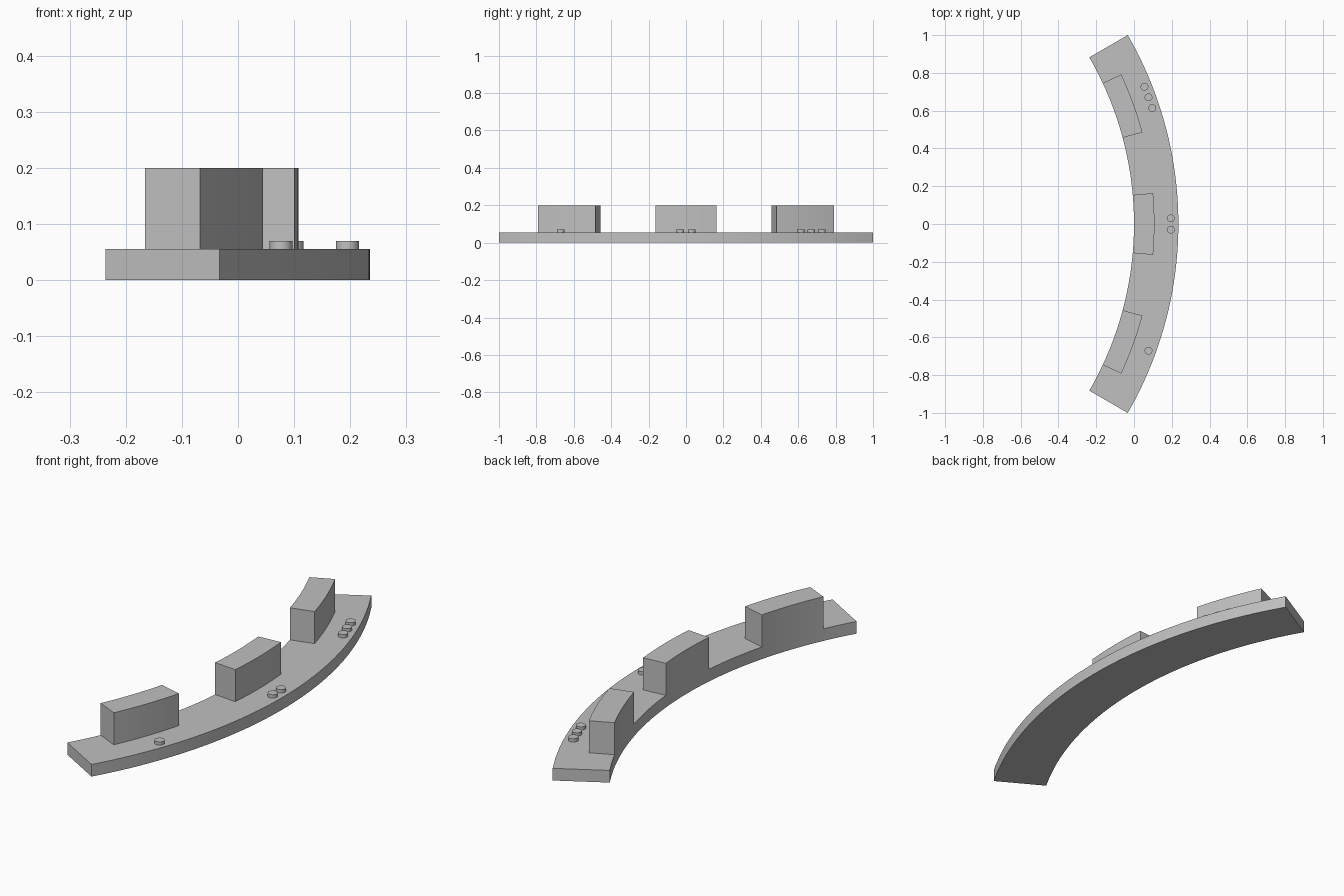
import bpy
import bmesh
from math import sin, cos, radians

if "Cube" in bpy.data.objects:
    bpy.data.objects.remove(bpy.data.objects["Cube"], do_unlink=True)

# Arc layout: shared centre on the x axis, angles measured from +x
CENTRE_X = -1.765
R_IN, R_BLOCK, R_STUD, R_OUT = 1.765, 1.873, 1.96, 2.0
BASE_TOP, BLOCK_TOP, STUD_TOP = 0.055, 0.2, 0.07

grey = bpy.data.materials.new("plain_grey")
grey.use_nodes = True
colour = (0.53, 0.53, 0.53, 1)
grey.diffuse_color = colour
grey.node_tree.nodes["Principled BSDF"].inputs["Base Color"].default_value = colour


def polar(radius, degrees):
    a = radians(degrees)
    return CENTRE_X + radius * cos(a), radius * sin(a)


def prism(name, outline, z0, z1):
    """Extrude a counter-clockwise outline from z0 to z1."""
    bm = bmesh.new()
    face = bm.faces.new([bm.verts.new((x, y, z0)) for x, y in outline])
    top = bmesh.ops.extrude_face_region(bm, geom=[face], use_keep_orig=True)
    for v in top["geom"]:
        if isinstance(v, bmesh.types.BMVert):
            v.co.z = z1
    bmesh.ops.recalc_face_normals(bm, faces=bm.faces)
    mesh = bpy.data.meshes.new(name)
    bm.to_mesh(mesh)
    bm.free()
    mesh.materials.append(grey)
    obj = bpy.data.objects.new(name, mesh)
    bpy.context.collection.objects.link(obj)
    bpy.ops.object.select_all(action="DESELECT")
    obj.select_set(True)
    bpy.context.view_layer.objects.active = obj
    bpy.ops.object.shade_smooth_by_angle(angle=radians(30))
    return obj


def arc_slab(name, r0, r1, a0, a1, z0, z1):
    """Curved bar between two radii and two angles, one step per degree."""
    steps = round(a1 - a0)
    angles = [a0 + (a1 - a0) * i / steps for i in range(steps + 1)]
    outline = [polar(r1, a) for a in angles]
    outline += [polar(r0, a) for a in reversed(angles)]
    return prism(name, outline, z0, z1)


def stud(name, degrees):
    x, y = polar(R_STUD, degrees)
    sides, radius = 32, 0.0205
    ring = [radians(360 * i / sides) for i in range(sides)]
    prism(name, [(x + radius * cos(a), y + radius * sin(a)) for a in ring],
          BASE_TOP, STUD_TOP)


# Curved base plate
arc_slab("base_plate", R_IN, R_OUT, -30, 30, 0, BASE_TOP)

# Three upright blocks on the inner edge, marked with one, two and three studs
for count, (label, middle) in enumerate(
        [("front", -20), ("middle", 0), ("back", 20)], start=1):
    arc_slab(label + "_block", R_IN, R_BLOCK, middle - 5, middle + 5,
             BASE_TOP, BLOCK_TOP)
    for i in range(count):
        stud(f"{label}_stud_{i + 1}", middle + 1.75 * (i - (count - 1) / 2))
